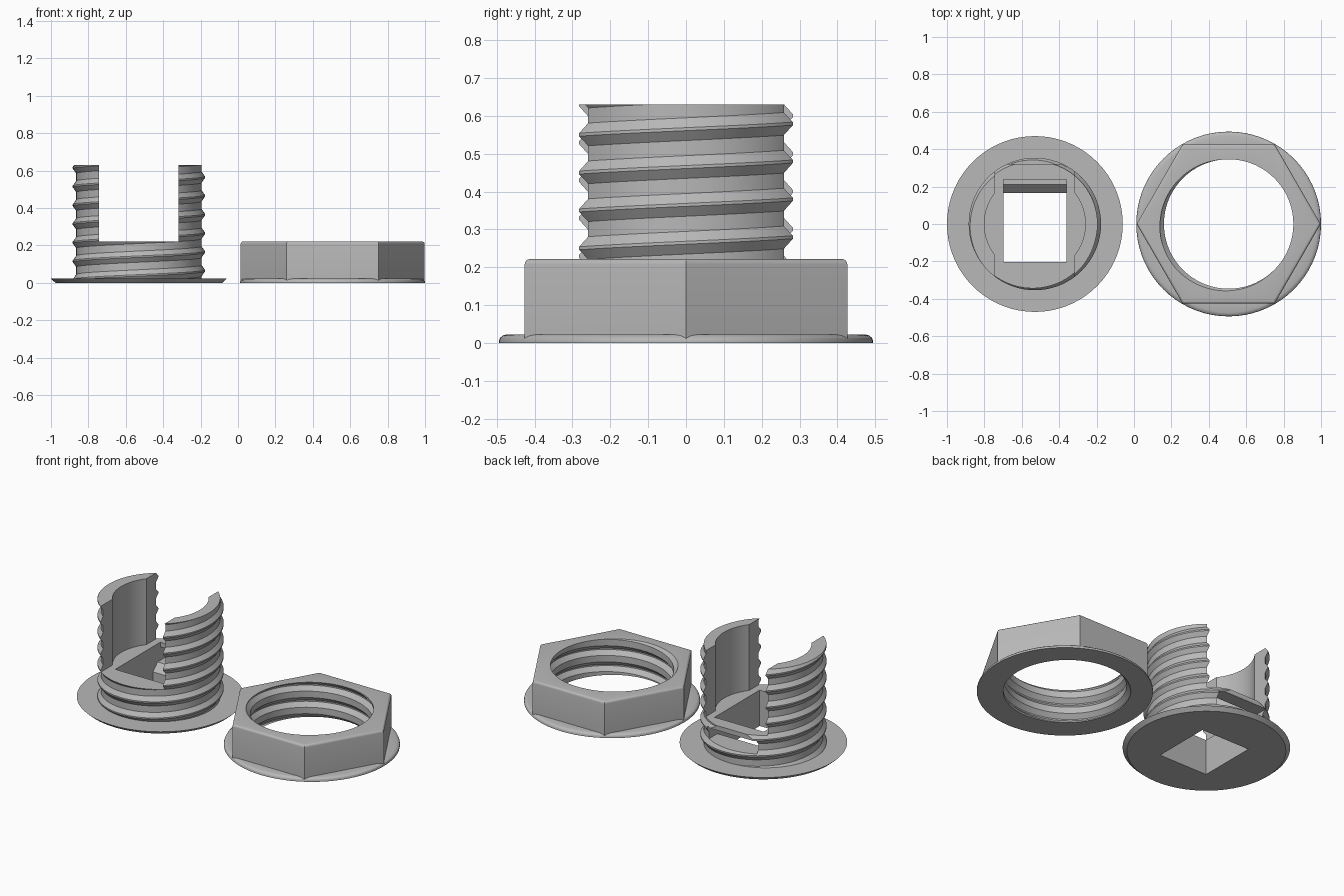
import bpy, bmesh
from math import cos, sin, pi, radians
from mathutils import Matrix

if "Cube" in bpy.data.objects:
    bpy.data.objects.remove(bpy.data.objects["Cube"])

BOLT_X, NUT_X = -0.53, 0.506
PITCH, STEPS, TURNS = 0.1, 72, 10

grey = bpy.data.materials.new("plain grey")
grey.use_nodes = True
grey.diffuse_color = (0.48, 0.48, 0.48, 1)
grey.node_tree.nodes["Principled BSDF"].inputs["Base Color"].default_value = grey.diffuse_color


def add_object(name, bm, x):
    bmesh.ops.recalc_face_normals(bm, faces=bm.faces)
    mesh = bpy.data.meshes.new(name)
    bm.to_mesh(mesh)
    bm.free()
    mesh.materials.append(grey)
    ob = bpy.data.objects.new(name, mesh)
    ob.location.x = x
    bpy.context.collection.objects.link(ob)
    return ob


def frustum(name, x, r1, r2, z0, z1, sides=STEPS):
    bm = bmesh.new()
    bmesh.ops.create_cone(bm, cap_ends=True, segments=sides, radius1=r1, radius2=r2,
                          depth=z1 - z0, matrix=Matrix.Translation((0, 0, (z0 + z1) / 2)))
    return add_object(name, bm, x)


def prism(name, x, profile, half_width):
    """Extrude a (y, z) profile along x."""
    bm = bmesh.new()
    face = bm.faces.new([bm.verts.new((-half_width, y, z)) for y, z in profile])
    new = bmesh.ops.extrude_face_region(bm, geom=[face])["geom"]
    bmesh.ops.translate(bm, vec=(2 * half_width, 0, 0),
                        verts=[v for v in new if isinstance(v, bmesh.types.BMVert)])
    return add_object(name, bm, x)


def lathe(name, x, profile):
    """Spin an (r, z) profile that starts and ends on the axis."""
    bm = bmesh.new()
    verts = [bm.verts.new((r, 0, z)) for r, z in profile]
    edges = [bm.edges.new(pair) for pair in zip(verts, verts[1:])]
    bmesh.ops.spin(bm, geom=verts + edges, axis=(0, 0, 1), cent=(0, 0, 0),
                   angle=2 * pi, steps=STEPS)
    bmesh.ops.remove_doubles(bm, verts=bm.verts, dist=1e-5)
    return add_object(name, bm, x)


def screw(name, x, core, crest):
    """Solid right-handed helical thread, longer than any part that uses it."""
    bm = bmesh.new()
    start = -0.235
    profile = [(core, -0.03), (crest, -0.004), (crest, 0.004), (core, 0.03), (core, 0.07)]
    rows = []
    for i in range(STEPS * TURNS + 1):
        a = 2 * pi * (i % STEPS) / STEPS
        rise = start + PITCH * i / STEPS
        rows.append([bm.verts.new((r * cos(a), r * sin(a), rise + dz)) for r, dz in profile])
    for low, high in zip(rows, rows[1:]):
        for j in range(len(profile) - 1):
            bm.faces.new((low[j], high[j], high[j + 1], low[j + 1]))
    bmesh.ops.remove_doubles(bm, verts=bm.verts, dist=1e-5)
    # close both ends with a fan to the axis
    middle = start + PITCH * TURNS / 2
    bottom = bm.verts.new((0, 0, start - 0.2))
    top = bm.verts.new((0, 0, start + PITCH * TURNS + 0.3))
    for e in [e for e in bm.edges if e.is_boundary]:
        apex = bottom if e.verts[0].co.z < middle else top
        bm.faces.new((e.verts[0], e.verts[1], apex))
    return add_object(name, bm, x)


def boolean(target, tool, operation):
    mod = target.modifiers.new(operation.lower(), "BOOLEAN")
    mod.operation, mod.object, mod.solver = operation, tool, "EXACT"
    bpy.context.view_layer.update()
    graph = bpy.context.evaluated_depsgraph_get()
    mesh = bpy.data.meshes.new_from_object(target.evaluated_get(graph))
    target.modifiers.clear()
    target.data = mesh
    bpy.data.objects.remove(tool)


def finish(ob):
    bpy.ops.object.select_all(action="DESELECT")
    ob.select_set(True)
    bpy.context.view_layer.objects.active = ob
    bpy.ops.object.shade_smooth_by_angle(angle=radians(25))


# Bolt: threaded shank on a thin flared flange
bolt = screw("threaded_bolt", BOLT_X, 0.335, 0.354)
boolean(bolt, frustum("shank_limit", BOLT_X, 0.4, 0.4, 0.008, 0.63), "INTERSECT")
boolean(bolt, frustum("flange", BOLT_X, 0.446, 0.47, 0, 0.022), "UNION")

# Open slot and bore that leave two curved posts
SEAT = 0.222
boolean(bolt, prism("post_gap", BOLT_X,
                    [(-0.6, SEAT), (0.6, SEAT), (0.6, 0.8), (-0.6, 0.8)], 0.213), "DIFFERENCE")
boolean(bolt, frustum("bore", BOLT_X, 0.27, 0.27, SEAT, 0.8), "DIFFERENCE")

# Square hole with a chamfered ledge and a slot out of the back, under a thin bar
boolean(bolt, prism("square_hole", BOLT_X,
                    [(-0.203, -0.1), (0.166, -0.1), (0.166, 0.065), (0.21, 0.11),
                     (0.6, 0.11), (0.6, 0.193), (0.237, 0.193), (0.237, 0.3),
                     (-0.203, 0.3)], 0.168), "DIFFERENCE")
boolean(bolt, prism("bar_flat", BOLT_X,
                    [(0.32, 0.15), (0.6, 0.15), (0.6, 0.3), (0.32, 0.3)], 0.168), "DIFFERENCE")
finish(bolt)

# Nut: hexagon with rounded top edges
nut = frustum("hex_nut", NUT_X, 0.492, 0.492, 0.01, SEAT, 6)
bm = bmesh.new()
bm.from_mesh(nut.data)
# corners point along x
angle = min((abs(v.co.y), v.co.x) for v in bm.verts)[0]
if angle > 0.01:
    bmesh.ops.rotate(bm, verts=bm.verts, cent=(0, 0, 0), matrix=Matrix.Rotation(pi / 6, 3, "Z"))
rim = [e for e in bm.edges if all(v.co.z > 0.2 for v in e.verts)]
bmesh.ops.bevel(bm, geom=rim, offset=0.014, segments=4, profile=0.5, affect="EDGES")
bm.to_mesh(nut.data)
bm.free()

# Round-edged washer base and threaded hole
boolean(nut, lathe("washer", NUT_X,
                   [(0, 0), (0.494, 0), (0.494, 0.007), (0.491, 0.014), (0.484, 0.02),
                    (0.474, 0.023), (0, 0.023)]), "UNION")
boolean(nut, screw("nut_thread", NUT_X, 0.346, 0.37), "DIFFERENCE")
finish(nut)
